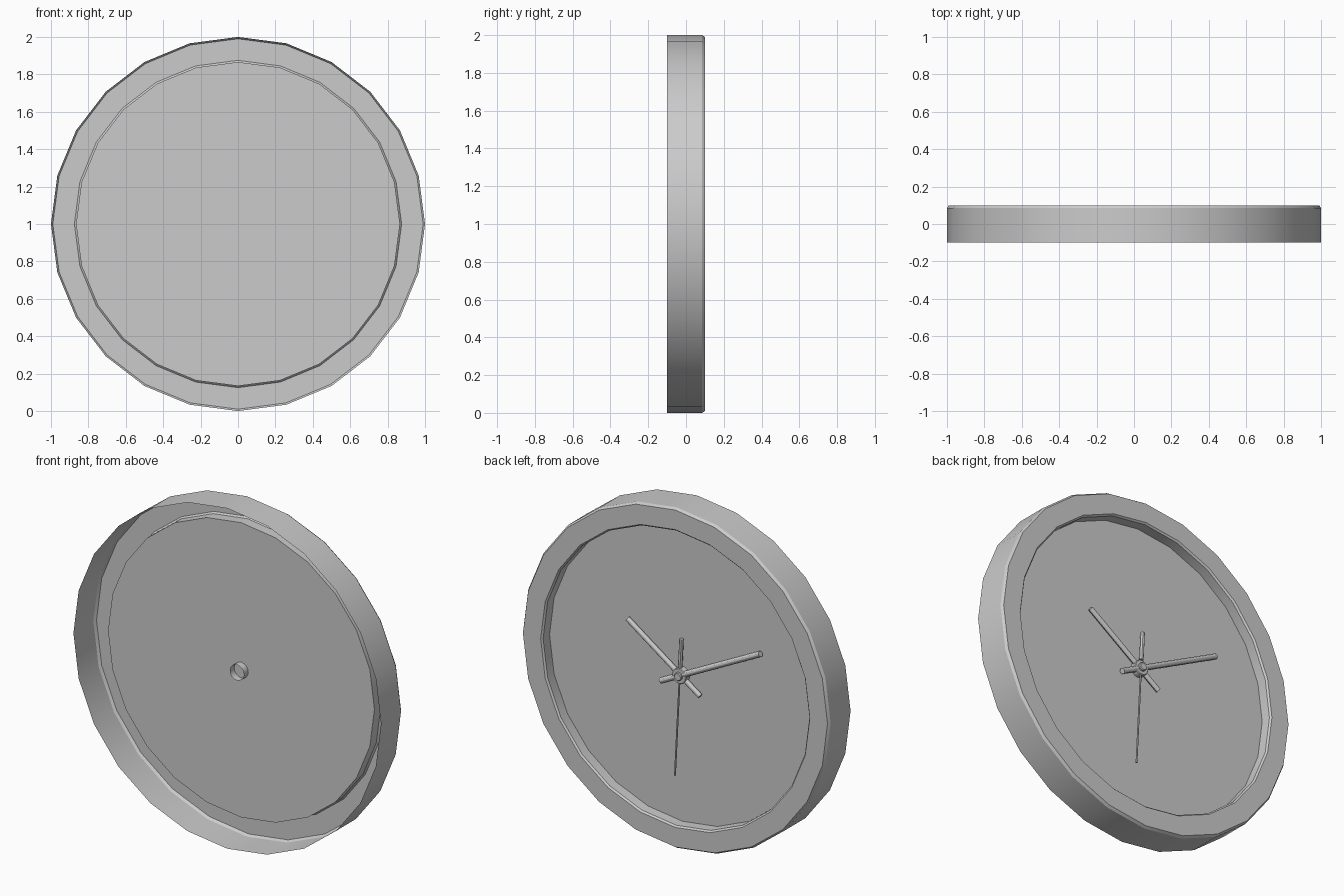
import bpy
import bmesh
from math import sin, cos, tau, radians
from mathutils import Matrix, Vector

if "Cube" in bpy.data.objects:
    bpy.data.objects.remove(bpy.data.objects["Cube"], do_unlink=True)

grey = bpy.data.materials.new("plain_grey")
grey.use_nodes = True
grey.diffuse_color = (0.6, 0.6, 0.6, 1)
grey.node_tree.nodes["Principled BSDF"].inputs["Base Color"].default_value = (0.6, 0.6, 0.6, 1)

CENTRE = Vector((0, 0, 1))


def finish(name, bm):
    mesh = bpy.data.meshes.new(name)
    bm.to_mesh(mesh)
    bm.free()
    mesh.materials.append(grey)
    obj = bpy.data.objects.new(name, mesh)
    obj.location = CENTRE
    bpy.context.collection.objects.link(obj)
    bpy.ops.object.select_all(action="DESELECT")
    obj.select_set(True)
    bpy.context.view_layer.objects.active = obj
    bpy.ops.object.shade_smooth_by_angle(angle=radians(30))
    return obj


def lathe(name, profile, sides):
    """Turn (radius, y) points round the y axis and close the last ring."""
    bm = bmesh.new()
    rings = [[bm.verts.new((r * sin(tau * i / sides), y, r * cos(tau * i / sides)))
              for i in range(sides)] for r, y in profile]
    for a, b in zip(rings, rings[1:]):
        for i in range(sides):
            j = (i + 1) % sides
            bm.faces.new((a[i], a[j], b[j], b[i]))
    bm.faces.new(rings[-1])
    return finish(name, bm)


def hand(name, clock_degrees, start, end, radius, y):
    """Round bar pointing clockwise from twelve, as read from the dial side."""
    bm = bmesh.new()
    bmesh.ops.create_cone(bm, cap_ends=True, segments=12, radius1=radius,
                          radius2=radius, depth=end - start)
    bm.transform(Matrix.Translation((0, y, 0))
                 @ Matrix.Rotation(radians(-clock_degrees), 4, "Y")
                 @ Matrix.Translation((0, 0, (start + end) / 2)))
    return finish(name, bm)


# Case shell: open wall, bevelled rim, recessed dial
lathe("case_and_dial", [(1, -0.1), (1, 0.085), (0.99, 0.1), (0.875, 0.1),
                        (0.866, 0.09), (0.866, 0.03)], 24)

# Hub: open tube through the dial, with a small cap on the dial side
lathe("hub", [(0.046, -0.01), (0.046, 0.062), (0.042, 0.066)], 16)
lathe("hub_cap", [(0.024, 0.06), (0.024, 0.076), (0.02, 0.08)], 16)

# Hands
hand("hour_hand", 305, -0.155, 0.42, 0.015, 0.05)
hand("minute_hand", 63, -0.14, 0.585, 0.017, 0.052)
hand("second_hand", 183, 0, 0.595, 0.005, 0.058)
hand("second_hand_counterweight", 3, 0.05, 0.22, 0.012, 0.058)
